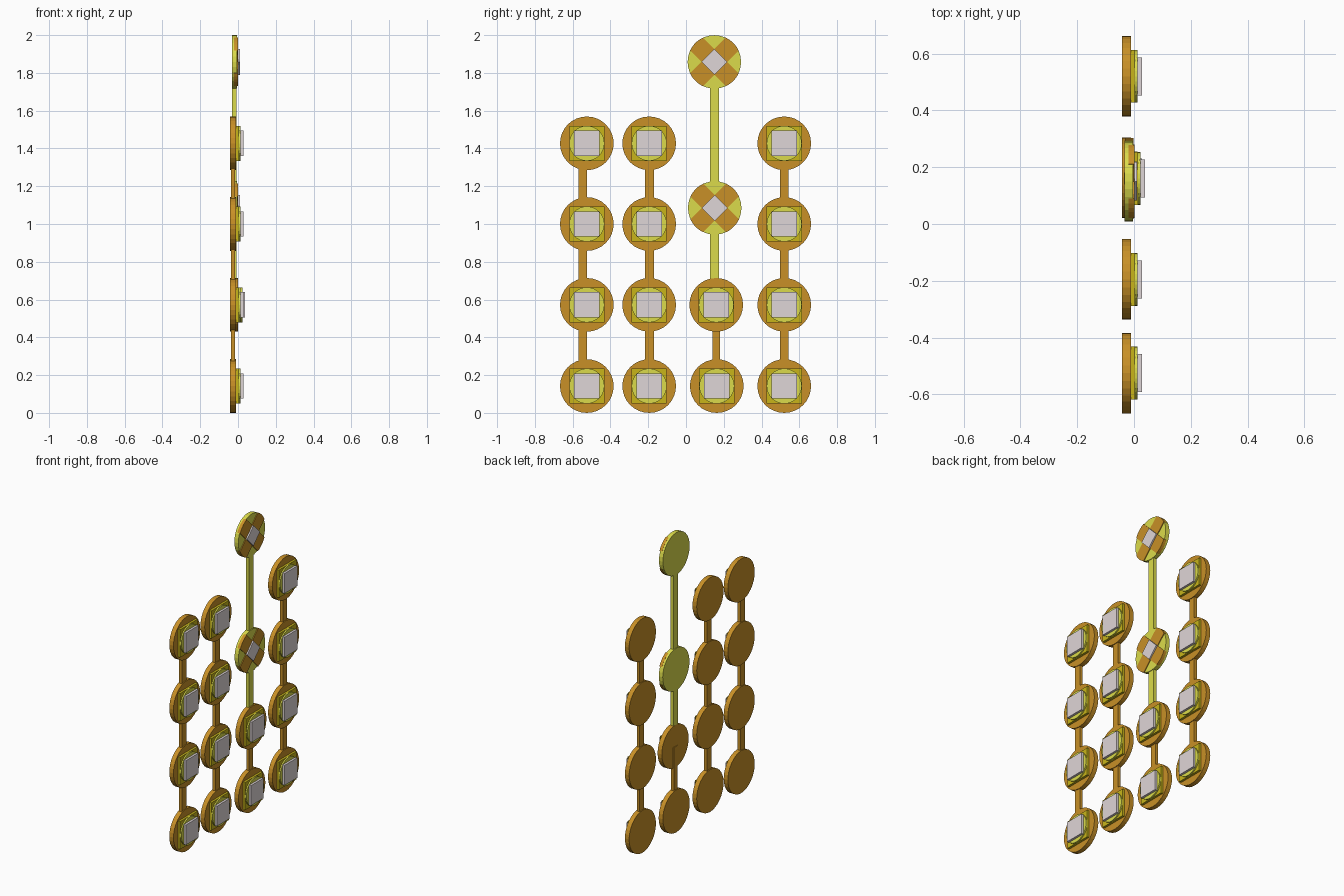
import bpy, bmesh, math

if "Cube" in bpy.data.objects:
    bpy.data.objects.remove(bpy.data.objects["Cube"])

SIDES, R = 32, 0.142


def material(name, rgb):
    m = bpy.data.materials.new(name)
    m.diffuse_color = (*rgb, 1)
    m.use_nodes = True
    m.node_tree.nodes["Principled BSDF"].inputs["Base Color"].default_value = m.diffuse_color
    return m


ORANGE = material("orange", (0.58, 0.28, 0.02))
GOLD = material("gold", (0.58, 0.46, 0.01))
YELLOW = material("yellow", (0.71, 0.71, 0.07))
PALE = material("pale", (0.74, 0.67, 0.68))


def extrude(name, outline, x0, x1, mat):
    """Flat (y, z) outline extruded along x."""
    bm = bmesh.new()
    face = bm.faces.new([bm.verts.new((x0, y, z)) for y, z in outline])
    ext = bmesh.ops.extrude_face_region(bm, geom=[face])
    for v in ext["geom"]:
        if isinstance(v, bmesh.types.BMVert):
            v.co.x = x1
    bmesh.ops.recalc_face_normals(bm, faces=bm.faces)
    me = bpy.data.meshes.new(name)
    bm.to_mesh(me)
    bm.free()
    me.materials.append(mat)
    ob = bpy.data.objects.new(name, me)
    bpy.context.collection.objects.link(ob)
    return ob


def ring(y, z, r, n=SIDES, start=0.0):
    return [(y + r * math.cos(start + 2 * math.pi * i / n),
             z + r * math.sin(start + 2 * math.pi * i / n)) for i in range(n)]


def square(y, z, half):
    return ring(y, z, half * math.sqrt(2), 4, math.pi / 4)


def strip(name, y, z0, z1, x0, x1, w, mat):
    extrude(name, [(y - w, z0), (y + w, z0), (y + w, z1), (y - w, z1)], x0, x1, mat)


def stud(y, z, dx=0.0):
    # orange disc, gold square plate, yellow disc, pale square cap
    extrude("disc", ring(y, z, R), -0.042 + dx, -0.011 + dx, ORANGE)
    extrude("square_plate", square(y, z, 0.093), -0.015 + dx, 0.004 + dx, GOLD)
    extrude("round_plate", ring(y, z, 0.093), 0.0 + dx, 0.013 + dx, YELLOW)
    extrude("square_cap", square(y, z, 0.067), 0.01 + dx, 0.028 + dx, PALE)


def crossed_stud(y, z):
    # yellow disc with an orange diagonal cross and a pale diamond
    extrude("crossed_disc", ring(y, z, R - 0.0005), -0.033, -0.004, YELLOW)
    w = 0.048
    spread = math.asin(w / R)
    pts = []
    for k in range(4):
        a = math.pi / 4 + k * math.pi / 2
        for i in range(6):
            t = a - spread + 2 * spread * i / 5
            pts.append((y + R * math.cos(t), z + R * math.sin(t)))
        t = a + math.pi / 4
        pts.append((y + w * math.sqrt(2) * math.cos(t), z + w * math.sqrt(2) * math.sin(t)))
    extrude("diagonal_cross", pts, -0.02, 0.001, ORANGE)
    extrude("diamond_cap", ring(y, z, 0.068, 4), 0.0, 0.010, PALE)


ROWS = (0.142, 0.572, 1.0, 1.427)

# three full columns of four studs joined by a strip
for y, strip_y in ((-0.525, -0.547), (-0.195, -0.193), (0.52, 0.52)):
    for z in ROWS:
        stud(y, z)
    strip("column_strip", strip_y, ROWS[0], ROWS[3], -0.037, -0.016, 0.023, ORANGE)

# tall column: two studs below, two crossed studs above
stud(0.163, ROWS[0])
stud(0.16, ROWS[1], 0.01)
strip("short_strip", 0.16, ROWS[0], ROWS[1], -0.036, -0.016, 0.021, ORANGE)
crossed_stud(0.152, 1.085)
crossed_stud(0.15, 1.858)
strip("tall_strip", 0.151, ROWS[1] + 0.05, 1.858, -0.031, -0.008, 0.023, YELLOW)
